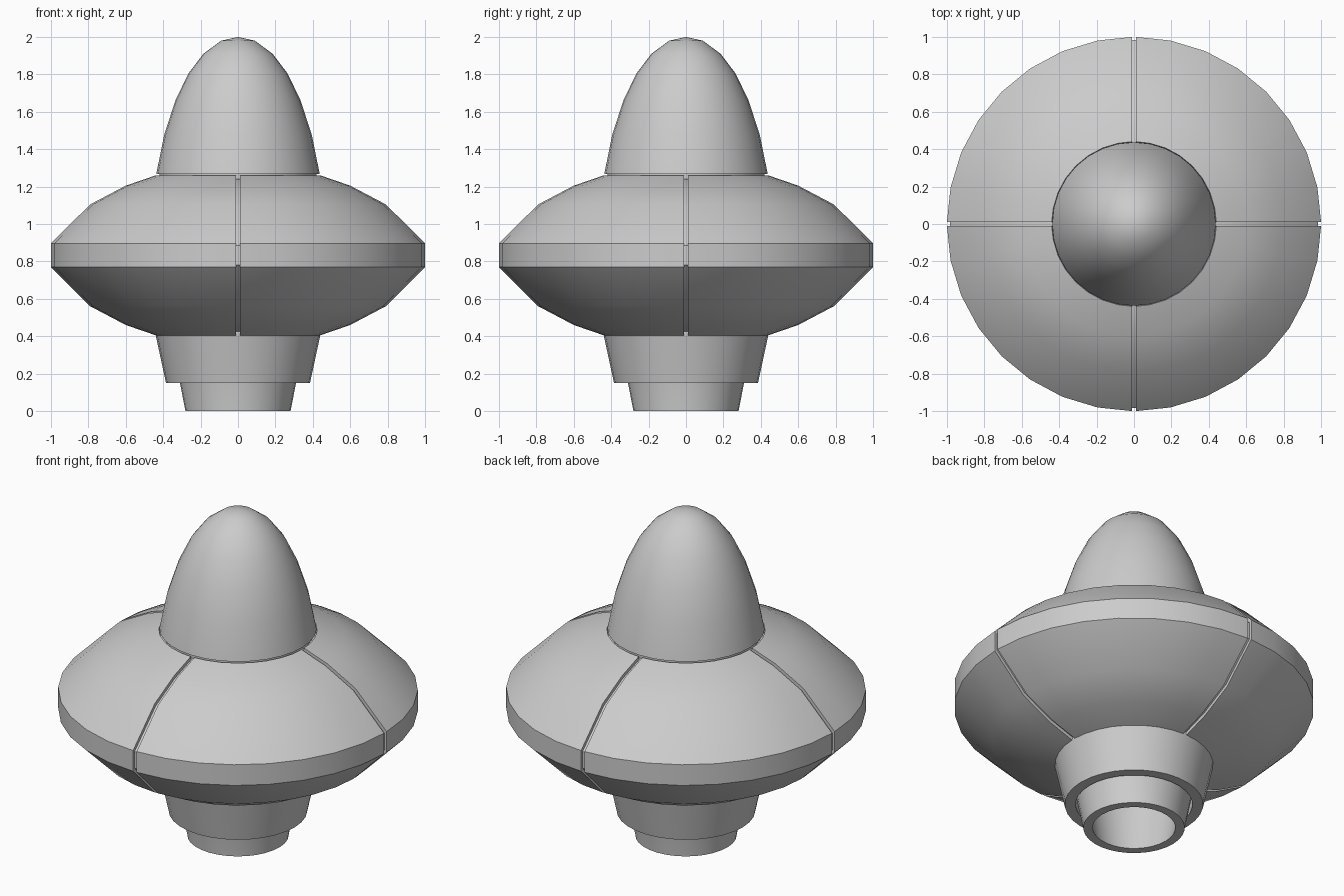
import bpy, math

if "Cube" in bpy.data.objects:
    bpy.data.objects.remove(bpy.data.objects["Cube"])

SIDES = 32
GAP = 0.012


def finish(name, verts, faces):
    mesh = bpy.data.meshes.new(name)
    mesh.from_pydata(verts, [], faces)
    obj = bpy.data.objects.new(name, mesh)
    bpy.context.collection.objects.link(obj)
    bpy.ops.object.select_all(action='DESELECT')
    obj.select_set(True)
    bpy.context.view_layer.objects.active = obj
    bpy.ops.object.mode_set(mode='EDIT')
    bpy.ops.mesh.select_all(action='SELECT')
    bpy.ops.mesh.remove_doubles(threshold=0.0001)
    bpy.ops.mesh.normals_make_consistent(inside=False)
    bpy.ops.object.mode_set(mode='OBJECT')
    bpy.ops.object.shade_smooth_by_angle(angle=math.radians(32))
    return obj


def lathe(name, profile, closed=False):
    """Full turn of an (r, z) profile; closed profiles become rings."""
    n = len(profile)
    verts = [(r * math.cos(math.tau * i / SIDES), r * math.sin(math.tau * i / SIDES), z)
             for i in range(SIDES) for r, z in profile]
    faces = []
    for i in range(SIDES):
        a, b = i * n, (i + 1) % SIDES * n
        for k in range(n if closed else n - 1):
            m = (k + 1) % n
            pairs = [a + k, b + k, b + m, a + m]
            if profile[k][0] == 0:
                pairs = [a + k, b + m, a + m]
            elif profile[m][0] == 0:
                pairs = [a + k, b + k, a + m]
            faces.append(pairs)
    return finish(name, verts, faces)


def quarter_shell(name, profile, turn):
    """Quarter turn of a closed profile with straight, parallel-sided gaps."""
    n, steps = len(profile), SIDES // 4
    c, s = [(1, 0), (0, 1), (-1, 0), (0, -1)][turn]
    verts = []
    for i in range(steps + 1):
        a = math.pi / 2 * i / steps
        for r, z in profile:
            x, y = max(r * math.cos(a), GAP), max(r * math.sin(a), GAP)
            verts.append((x * c - y * s, x * s + y * c, z))
    faces = [(i * n + k, (i + 1) * n + k, (i + 1) * n + (k + 1) % n, i * n + (k + 1) % n)
             for i in range(steps) for k in range(n)]
    faces += [tuple(range(n)), tuple(range(steps * n, steps * n + n))]
    return finish(name, verts, faces)


# Saucer panels: four quarters around a slightly smaller core
outer = [(0.44, 1.26), (0.60, 1.205), (0.79, 1.105), (1.0, 0.897),
         (1.0, 0.77), (0.79, 0.56), (0.60, 0.46), (0.44, 0.405)]
core = [(0.435, 1.24), (0.595, 1.185), (0.78, 1.087), (0.985, 0.885),
        (0.985, 0.782), (0.78, 0.578), (0.595, 0.48), (0.435, 0.425)]
for q in range(4):
    quarter_shell(f"saucer_panel_{q + 1}", outer + core[::-1], q)
lathe("saucer_core", [(0, 1.24)] + core + [(0, 0.425)])

# Neck hidden under the dome
lathe("neck", [(0, 1.275), (0.42, 1.275), (0.42, 1.23), (0, 1.23)])

# Dome
lathe("dome", [(0, 2.0), (0.09, 1.98), (0.185, 1.91), (0.265, 1.805), (0.335, 1.66),
               (0.395, 1.475), (0.437, 1.267), (0, 1.267)])

# Lower collar and nozzle
lathe("lower_collar", [(0.44, 0.405), (0.385, 0.15), (0.325, 0.15), (0.37, 0.405)], True)
lathe("nozzle", [(0.36, 0.405), (0.282, 0.005), (0.282, 0), (0.23, 0), (0.30, 0.405)], True)
lathe("underside_cap", [(0, 0.43), (0.437, 0.43), (0.437, 0.404), (0, 0.404)])
